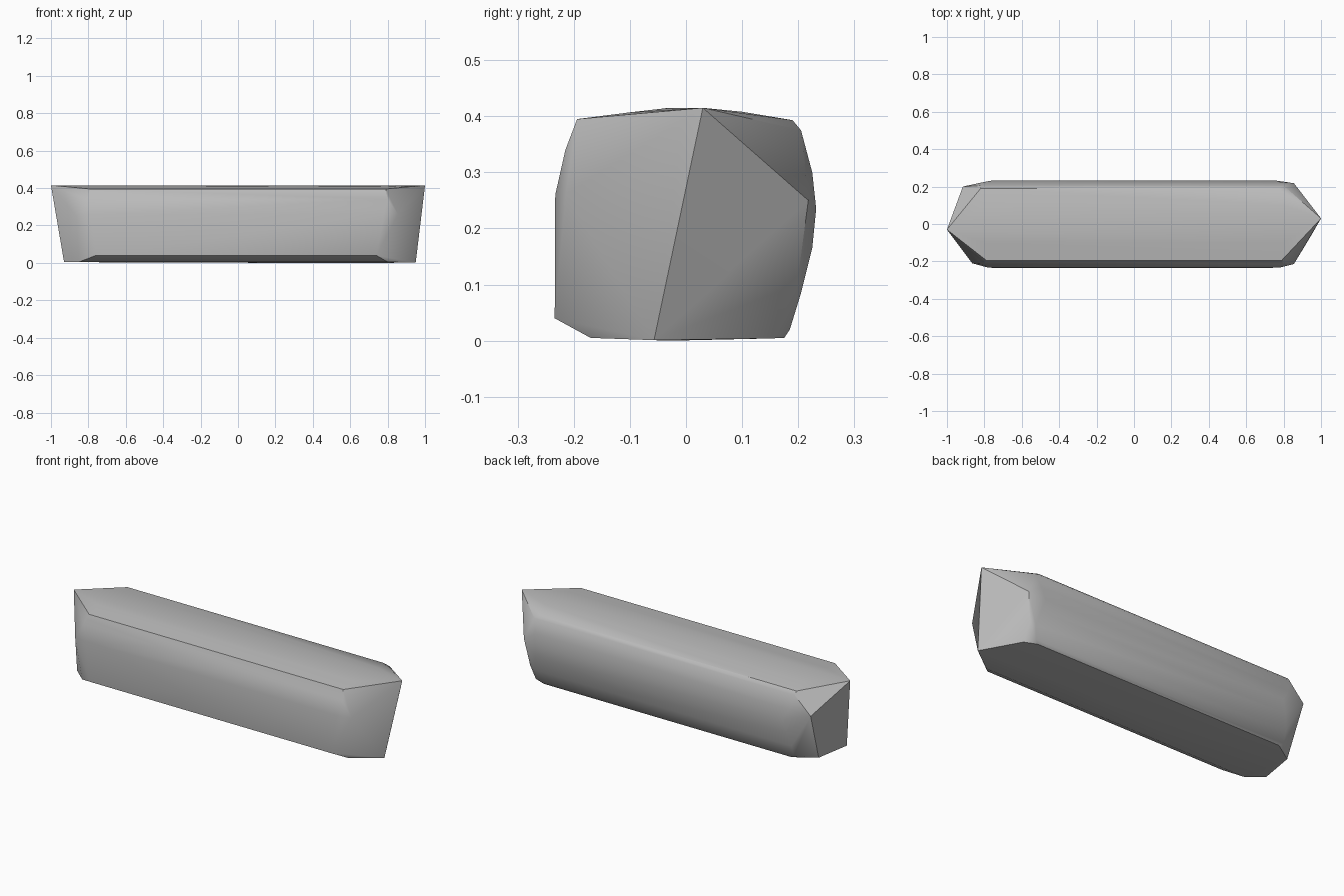
import bpy, bmesh, math

cube = bpy.data.objects.get("Cube")
if cube:
    bpy.data.objects.remove(cube, do_unlink=True)

# single grey material
grey = bpy.data.materials.new("plain grey")
grey.use_nodes = True
colour = (0.5, 0.5, 0.5, 1)
grey.diffuse_color = colour
grey.node_tree.nodes["Principled BSDF"].inputs["Base Color"].default_value = colour

# bar cross-section: y, z, left reach, right reach
section = [
    (-0.17, 0.005, 0.85, 0.80), (-0.234, 0.04, 0.76, 0.74),
    (-0.233, 0.26, 0.78, 0.78), (-0.215, 0.34, 0.81, 0.80),
    (-0.194, 0.395, 0.79, 0.79), (-0.1, 0.407, 0.80, 0.80),
    (0.1, 0.408, 0.80, 0.80), (0.19, 0.393, 0.82, 0.77),
    (0.205, 0.375, 0.82, 0.80), (0.225, 0.30, 0.80, 0.78),
    (0.232, 0.235, 0.76, 0.76), (0.225, 0.165, 0.78, 0.78),
    (0.205, 0.085, 0.80, 0.80), (0.185, 0.02, 0.80, 0.78),
    (0.175, 0.005, 0.78, 0.76),
]

# pointed ends: slanted ridge and its surrounding corners
right_end = [
    (1.0, 0.03, 0.415), (0.95, -0.057, 0.001), (0.855, -0.214, 0.26),
    (0.855, 0.218, 0.25), (0.83, 0.198, 0.10), (0.83, 0.148, 0.004),
]
left_end = [
    (-1.0, -0.03, 0.415), (-0.93, -0.10, 0.005), (-0.865, -0.21, 0.25),
    (-0.915, 0.20, 0.28), (-0.895, 0.10, 0.004),
]

# wrap everything in one faceted skin
bm = bmesh.new()
for y, z, left, right in section:
    bm.verts.new((-left, y, z))
    bm.verts.new((right, y, z))
for point in right_end + left_end:
    bm.verts.new(point)
bm.verts.new((0.3, -0.03, 0))
hull = bmesh.ops.convex_hull(bm, input=bm.verts[:])
loose = {v for v in hull["geom_interior"] + hull["geom_unused"]
         if isinstance(v, bmesh.types.BMVert)}
bmesh.ops.delete(bm, geom=list(loose), context='VERTS')
bmesh.ops.recalc_face_normals(bm, faces=bm.faces[:])
mesh = bpy.data.meshes.new("pointed_bar")
bm.to_mesh(mesh)
bm.free()
mesh.materials.append(grey)
bar = bpy.data.objects.new("pointed_bar", mesh)
bpy.context.collection.objects.link(bar)

# soft shading with crisp ridges
bpy.ops.object.select_all(action='DESELECT')
bar.select_set(True)
bpy.context.view_layer.objects.active = bar
bpy.ops.object.shade_smooth_by_angle(angle=math.radians(30))
